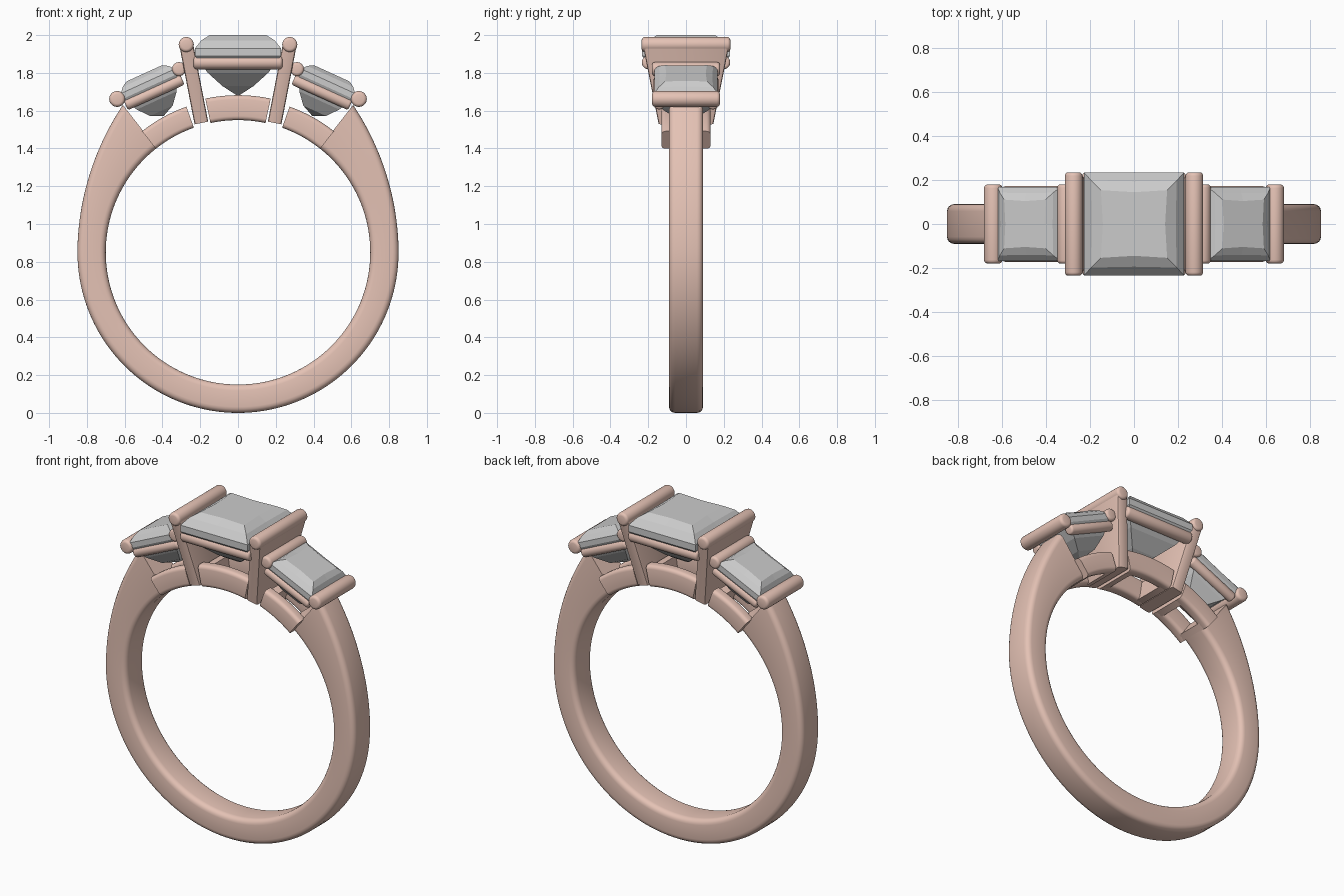
import bpy, bmesh, math
from mathutils import Vector, Matrix

if "Cube" in bpy.data.objects:
    bpy.data.objects.remove(bpy.data.objects["Cube"])

CZ, RI = 0.85, 0.70          # finger hole centre height and radius
metal = bpy.data.materials.new("rose_metal")
metal.diffuse_color = (0.78, 0.54, 0.46, 1)
metal.use_nodes = True
metal.node_tree.nodes["Principled BSDF"].inputs["Base Color"].default_value = metal.diffuse_color


def finish(name, bm, mat=metal, smooth=True):
    bmesh.ops.recalc_face_normals(bm, faces=bm.faces)
    me = bpy.data.meshes.new(name)
    bm.to_mesh(me)
    bm.free()
    ob = bpy.data.objects.new(name, me)
    bpy.context.collection.objects.link(ob)
    if mat:
        me.materials.append(mat)
    if smooth:
        bpy.ops.object.select_all(action='DESELECT')
        ob.select_set(True)
        bpy.context.view_layer.objects.active = ob
        bpy.ops.object.shade_smooth_by_angle(angle=math.radians(35))
    return ob


def rounded_rect(x0, x1, y0, y1, c, n=5):
    pts = []
    corners = [(x1 - c, y1 - c, 0), (x0 + c, y1 - c, 90), (x0 + c, y0 + c, 180), (x1 - c, y0 + c, 270)]
    for cx, cy, start in corners:
        for i in range(n):
            a = math.radians(start + 90 * i / (n - 1))
            pts.append((cx + c * math.cos(a), cy + c * math.sin(a)))
    return pts


def skin(bm, rings):
    for a, b in zip(rings, rings[1:]):
        for i in range(len(a)):
            j = (i + 1) % len(a)
            bm.faces.new((a[i], a[j], b[j], b[i]))


def arc(name, a0, a1, steps, outer, y0, y1, c):
    """Rounded section swept round the finger hole; outer(angle) is the outer radius."""
    bm = bmesh.new()
    rings = []
    for k in range(steps + 1):
        d = a0 + (a1 - a0) * k / steps
        a = math.radians(d)
        rings.append([bm.verts.new((r * math.cos(a), y, CZ + r * math.sin(a)))
                      for r, y in rounded_rect(RI, outer(d), y0, y1, c)])
    skin(bm, rings)
    bm.faces.new(rings[0])
    bm.faces.new(rings[-1])
    return finish(name, bm)


def bar(name, p0, p1, r):
    """Round bar with softened ends."""
    p0, p1 = Vector(p0), Vector(p1)
    bm = bmesh.new()
    bmesh.ops.create_cone(bm, cap_ends=True, segments=28, radius1=r, radius2=r, depth=(p1 - p0).length)
    rims = [e for e in bm.edges if abs(e.verts[0].co.z - e.verts[1].co.z) < 1e-5]
    bmesh.ops.bevel(bm, geom=rims, offset=r * 0.4, segments=3, profile=0.5, affect='EDGES')
    rot = (p1 - p0).to_track_quat('Z', 'Y').to_matrix().to_4x4()
    bm.transform(Matrix.Translation((p0 + p1) / 2) @ rot)
    return finish(name, bm)


def gem(name, hx, hy, levels, apex, matrix):
    """Square-cut stone: levels are (scale, height, edge middle factor)."""
    bm = bmesh.new()
    rings = []
    for s, z, m in levels:
        pts = [(1, 1), (0, m), (-1, 1), (-m, 0), (-1, -1), (0, -m), (1, -1), (m, 0)]
        rings.append([bm.verts.new((x * hx * s, y * hy * s, z)) for x, y in pts])
    skin(bm, rings)
    bm.faces.new(rings[0])
    tip = bm.verts.new((0, 0, apex))
    for i in range(8):
        bm.faces.new((rings[-1][i], rings[-1][(i + 1) % 8], tip))
    bm.transform(matrix)
    return finish(name, bm, None, False)


# shank, thickening towards the shoulders
def shank_outer(d):
    h = math.degrees(math.asin(math.sin(math.radians(d))))
    return 0.85 + 0.14 * max(0, h / 52) ** 2.1


arc("shank", 52, -232, 120, shank_outer, -0.09, 0.09, 0.032)

# gallery frames under the stones: two rails and two cross pieces each
for label, a0, a1, ro, yo in (("right", 51.6, 70.5, 0.818, 0.13),
                              ("center", 78, 102, 0.832, 0.145),
                              ("left", 109.5, 128.4, 0.818, 0.13)):
    for s in (-1, 1):
        ys = sorted((s * (yo - 0.07), s * yo))
        arc(f"{label}_gallery_rail", a0, a1, 12, lambda d: ro, ys[0], ys[1], 0.022)
    for a in (a0, a1 - 3.5):
        arc(f"{label}_gallery_cross", a, a + 3.5, 2, lambda d: ro - 0.02, -yo + 0.03, yo - 0.03, 0.015)

# center stone and the bars below its edge
gem("center_stone", 0.228, 0.233,
    [(0.66, 0.09, 0.94), (0.85, 0.062, 0.98), (1, 0.02, 1), (1, -0.02, 1),
     (0.70, -0.11, 1.0), (0.36, -0.18, 1.0)], -0.233, Matrix.Translation((0, 0, 1.91)))
for s in (-1, 1):
    bar("center_stone_rail", (-0.235, s * 0.198, 1.855), (0.235, s * 0.198, 1.855), 0.036)

for s in (-1, 1):
    side = "left" if s < 0 else "right"
    # flared plate holding the center stone, with its round top bar
    bm = bmesh.new()
    rings = []
    for x, z, hy in ((0.194, 1.535, 0.145), (0.274, 1.95, 0.228)):
        rings.append([bm.verts.new((s * (x + dx), y, z - dx * 0.2))
                      for dx, y in rounded_rect(-0.036, 0.036, -hy, hy, 0.012, 3)])
    skin(bm, rings)
    for r in rings:
        bm.faces.new(r)
    finish(f"{side}_center_plate", bm)
    bar(f"{side}_center_bar", (s * 0.274, -0.235, 1.95), (s * 0.274, 0.235, 1.95), 0.04)

    # tilted side stone
    tilt = Matrix.Translation((s * 0.472, 0, 1.745)) @ Matrix.Rotation(s * math.radians(24.5), 4, 'Y')
    gem(f"{side}_stone", 0.157, 0.168,
        [(0.66, 0.058, 0.94), (0.85, 0.04, 0.98), (1, 0.012, 1), (1, -0.018, 1),
         (0.74, -0.10, 1.0), (0.42, -0.16, 1.0)], -0.19, tilt)
    # bars around the side stone
    bar(f"{side}_outer_bar", (s * 0.64, -0.18, 1.662), (s * 0.64, 0.18, 1.662), 0.042)
    bar(f"{side}_inner_bar", (s * 0.312, -0.18, 1.82), (s * 0.312, 0.18, 1.82), 0.037)
    for t in (-1, 1):
        bar(f"{side}_stone_rail", (s * 0.595, t * 0.142, 1.63), (s * 0.295, t * 0.142, 1.765), 0.03)
